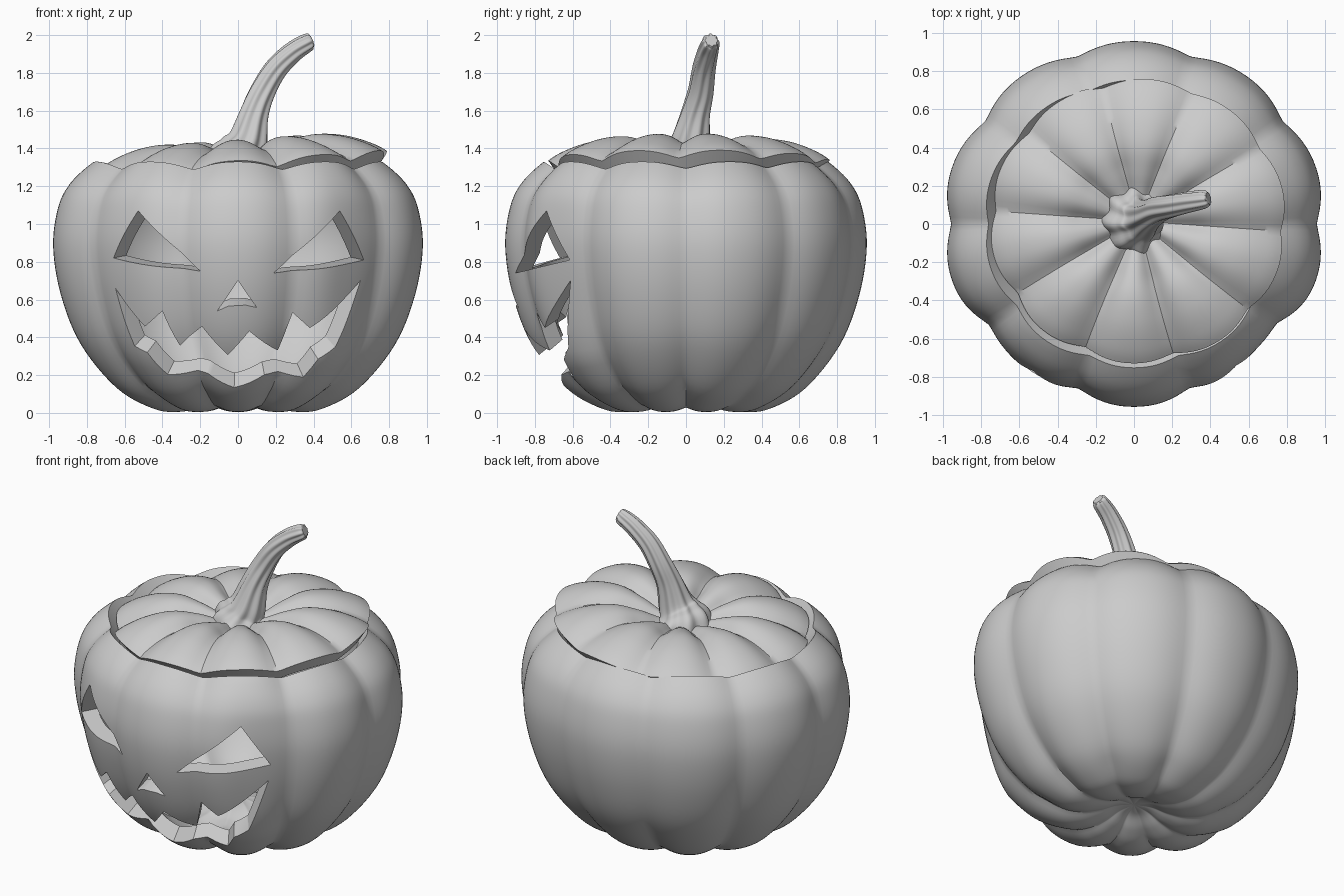
import bpy, bmesh, math
from mathutils import Vector, Matrix

if "Cube" in bpy.data.objects:
    bpy.data.objects.remove(bpy.data.objects["Cube"])

SEG, SUB, WALL = 160, 6, 0.1
# Half profile (radius, height) along the crest of a lobe, bottom pole to top pole
PROFILE = [(0, .095), (.1, .08), (.2, .035), (.32, .006), (.46, .022), (.655, .13), (.845, .36),
           (.95, .62), (.992, .88), (.965, 1.09), (.90, 1.22), (.78, 1.33),
           (.67, 1.39), (.54, 1.43), (.40, 1.44), (.26, 1.405), (.12, 1.35), (0, 1.335)]
CUT = 11  # profile point where the lid is cut off
SX, SY = 1.01, .965


def spline(pts, sub):
    """Catmull-Rom curve through the points."""
    v = [Vector(p) for p in pts]
    v = [2 * v[0] - v[1]] + v + [2 * v[-1] - v[-2]]
    out = []
    for i in range(1, len(v) - 2):
        a, b, c, d = v[i - 1:i + 3]
        for k in range(sub):
            t = k / sub
            out.append(.5 * (2 * b + (c - a) * t + (2 * a - 5 * b + 4 * c - d) * t * t
                             + (3 * b - a - 3 * c + d) * t ** 3))
    return out + [v[-2]]


CURVE = spline(PROFILE, SUB)


def make_object(name, bm):
    bmesh.ops.recalc_face_normals(bm, faces=bm.faces)
    me = bpy.data.meshes.new(name)
    bm.to_mesh(me)
    bm.free()
    ob = bpy.data.objects.new(name, me)
    bpy.context.collection.objects.link(ob)
    return ob


def shade(ob, angle):
    bpy.ops.object.select_all(action='DESELECT')
    ob.select_set(True)
    bpy.context.view_layer.objects.active = ob
    bpy.ops.object.shade_smooth_by_angle(angle=math.radians(angle))


def bridge(bm, rings):
    n = len(rings[0])
    for a, b in zip(rings, rings[1:]):
        for i in range(n):
            bm.faces.new((a[i], a[(i + 1) % n], b[(i + 1) % n], b[i]))


def lobes(a):
    """Depth of the ten soft grooves at angle a; deeper towards the front."""
    depth = .048 - .008 * math.sin(a)
    return depth * (1.01 - math.sqrt(math.sin(5 * a) ** 2 + .006)) ** 1.2


def flat(a):
    """The cheeks beside the face are flatter than the rest of the body."""
    deg = math.degrees(a) % 360
    return (.06 * math.exp(-((deg - 311) / 15) ** 2) + .03 * math.exp(-((deg - 229) / 15) ** 2))


def shell_ring(bm, i, depth, amount, cheeks):
    """One lobed ring at curve sample i, moved inwards by depth."""
    p = CURVE[i]
    t = (CURVE[min(i + 1, len(CURVE) - 1)] - CURVE[max(i - 1, 0)]).normalized()
    nrm = Vector((t.y, -t.x))
    fade = min(1, p.x / .55) ** 1.3 if p.y < .5 else min(1, p.x / .3)
    bulge = cheeks * max(0, 1 - ((p.y - .8) / .52) ** 2)
    ring = []
    for k in range(SEG):
        a = math.tau * k / SEG
        d = depth + amount * fade * lobes(a) + bulge * flat(a)
        r = max(0, p.x - nrm.x * d) if 0 < i < len(CURVE) - 1 else 0
        ring.append(bm.verts.new((r * SX * math.cos(a), r * SY * math.sin(a), p.y - nrm.y * d)))
    return ring


def shell(name, first, last, amount, cheeks):
    """Thick lobed skin between two curve samples."""
    bm = bmesh.new()
    ids = list(range(first, last + 1))
    rings = [shell_ring(bm, i, 0, amount, cheeks) for i in ids]
    rings += [shell_ring(bm, i, WALL, .8 * amount, cheeks) for i in reversed(ids)]
    bridge(bm, rings)
    if first > 0:
        bridge(bm, [rings[-1], rings[0]])
    bmesh.ops.remove_doubles(bm, verts=bm.verts, dist=1e-4)
    bmesh.ops.dissolve_degenerate(bm, edges=bm.edges, dist=1e-5)
    return make_object(name, bm)


body = shell("pumpkin_body", 0, CUT * SUB, 1, 1)
lid = shell("lid", CUT * SUB, len(CURVE) - 1, 1.15, 0)

# Face carvings, as (x, z) outlines seen from the front
EYE_L = [(-.53, 1.07), (-.66, .82), (-.20, .75)]
EYE_R = [(.54, 1.07), (.665, .81), (.19, .74)]
NOSE = [(0, .70), (-.11, .54), (-.05, .565), (.04, .57), (.10, .555)]
MOUTH = [(-.65, .66), (-.55, .35), (-.48, .32), (-.37, .21), (-.16, .21), (-.02, .14), (.14, .20),
         (.35, .18), (.42, .29), (.52, .34), (.65, .70), (.44, .49), (.38, .45), (.29, .53),
         (.21, .33), (.06, .43), (-.055, .30), (-.19, .46), (-.31, .35), (-.40, .54), (-.49, .46)]
APEX = Vector((0, 0, .95))


def on_skin(x, z):
    """Point on the front of the body, allowing for grooves and cheeks."""
    r = min(CURVE[3 * SUB:CUT * SUB], key=lambda p: abs(p.y - z)).x
    y = -.7
    for _ in range(8):
        a = math.atan2(y / SY, x / SX)
        q = r - lobes(a) - flat(a) * max(0, 1 - ((z - .8) / .52) ** 2)
        y = -SY * math.sqrt(max(.01, q * q - (x / SX) ** 2))
    return Vector((x, y, z))


def carve(name, outline):
    """Cut an outline through the wall, tapering towards the middle."""
    bm = bmesh.new()
    pts = [on_skin(x, z) - APEX for x, z in outline]
    rings = [[bm.verts.new(APEX + p * s) for p in pts] for s in (.5, 1.7)]
    bridge(bm, rings)
    caps = [bm.faces.new(r) for r in rings]
    bmesh.ops.triangulate(bm, faces=caps)
    cutter = make_object(name, bm)
    cutter.hide_render = True
    mod = body.modifiers.new(name, 'BOOLEAN')
    mod.operation, mod.solver, mod.object = 'DIFFERENCE', 'EXACT', cutter
    bpy.context.view_layer.objects.active = body
    bpy.ops.object.modifier_apply(modifier=mod.name)
    bpy.data.objects.remove(cutter)


for name, outline in (("eye_l", EYE_L), ("eye_r", EYE_R), ("nose", NOSE), ("mouth", MOUTH)):
    carve(name, outline)
shade(body, 35)

# Lid sits crooked: slightly turned, right side raised
lid.data.transform(Matrix.Translation((.02, .015, 1.338)) @ Matrix.Rotation(math.radians(-4), 4, 'Y')
                   @ Matrix.Rotation(math.radians(-4), 4, 'Z') @ Matrix.Scale(.99, 4)
                   @ Matrix.Translation((0, 0, -1.33)))
shade(lid, 35)

# Curved, ridged stem: (x, y, z, radius)
STEM = spline([(.02, .02, 1.32, .185), (.022, .02, 1.36, .165), (.035, .022, 1.40, .125),
               (.055, .028, 1.45, .102), (.085, .05, 1.58, .076), (.13, .078, 1.70, .065),
               (.20, .095, 1.82, .058), (.29, .115, 1.91, .052), (.37, .13, 1.962, .045),
               (.39, .134, 1.972, .032)], 5)
bm = bmesh.new()
rings = []
for i, p in enumerate(STEM):
    t = (STEM[min(i + 1, len(STEM) - 1)] - STEM[max(i - 1, 0)]).xyz.normalized()
    side = Vector((0, 1, 0)).cross(t).normalized()
    up = t.cross(side)
    twist = i * .02
    ring = []
    for k in range(64):
        a = math.tau * k / 64
        r = p.w * (1 + .08 * math.cos(8 * a))
        ring.append(bm.verts.new(p.xyz + r * (side * math.cos(a + twist) + up * math.sin(a + twist))))
    rings.append(ring)
bridge(bm, rings)
bm.faces.new(rings[0])
bm.faces.new(rings[-1])
stem = make_object("stem", bm)
shade(stem, 40)
